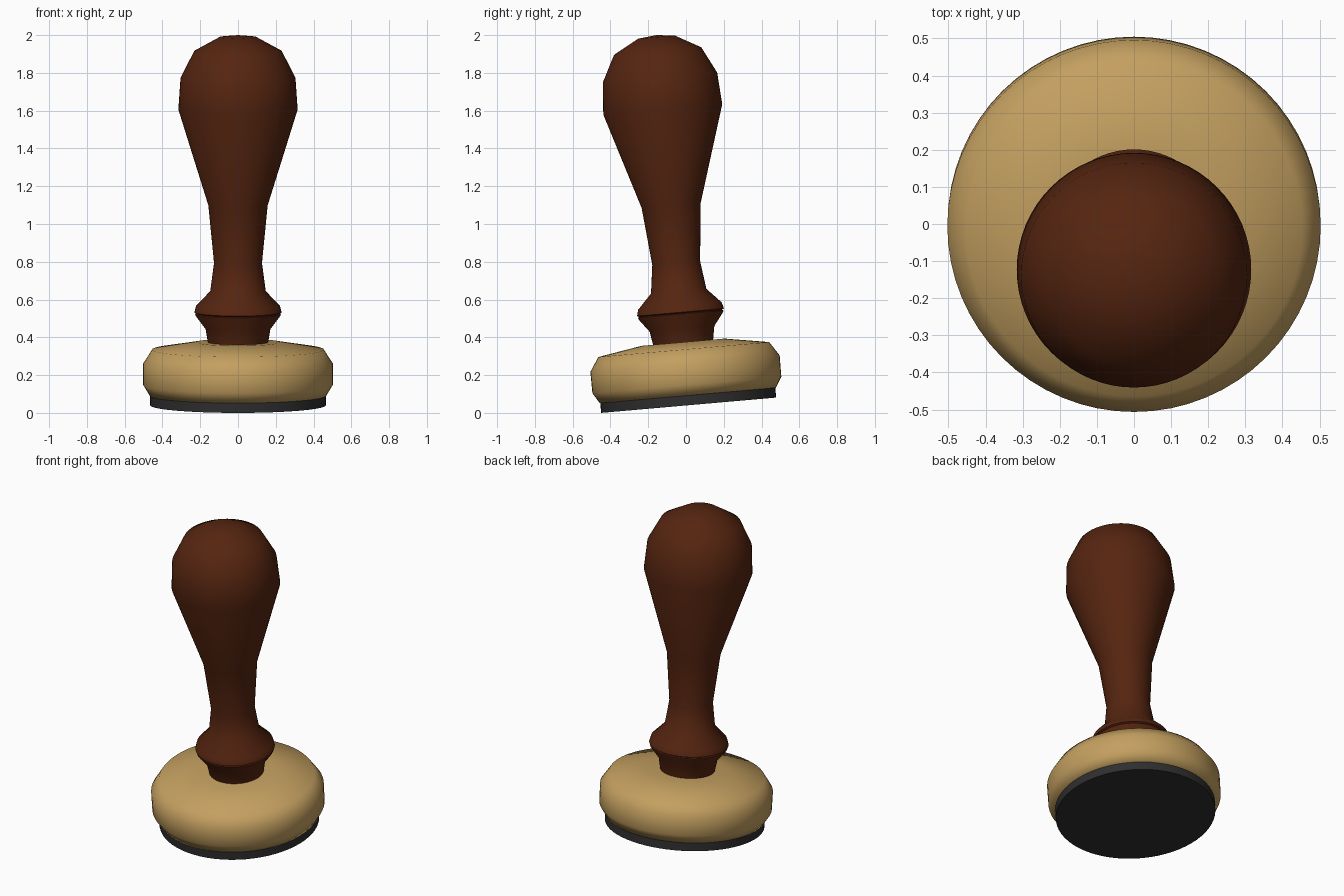
import bpy, math

if "Cube" in bpy.data.objects:
    bpy.data.objects.remove(bpy.data.objects["Cube"])

TILT = math.radians(5)
PAD_R = 0.465
ORIGIN = (0, 0.014, PAD_R * math.sin(TILT))
SEGMENTS = 64


def material(name, colour):
    m = bpy.data.materials.new(name)
    m.diffuse_color = (*colour, 1)
    m.use_nodes = True
    m.node_tree.nodes["Principled BSDF"].inputs["Base Color"].default_value = m.diffuse_color
    return m


def lathe(name, profile, mat, angle):
    """Spin a (radius, height) profile round the tilted axis; zero radius is a pole."""
    verts, faces, rings = [], [], []
    for r, h in profile:
        start = len(verts)
        n = 1 if r == 0 else SEGMENTS
        for i in range(n):
            a = 2 * math.pi * i / SEGMENTS
            verts.append((r * math.cos(a), r * math.sin(a), h))
        rings.append((start, n))
    for (a, na), (b, nb) in zip(rings, rings[1:]):
        for i in range(SEGMENTS):
            j = (i + 1) % SEGMENTS
            if na == 1:
                faces.append((a, b + j, b + i))
            elif nb == 1:
                faces.append((a + i, a + j, b))
            else:
                faces.append((a + i, a + j, b + j, b + i))
    mesh = bpy.data.meshes.new(name)
    mesh.from_pydata(verts, [], faces)
    mesh.materials.append(mat)
    ob = bpy.data.objects.new(name, mesh)
    bpy.context.collection.objects.link(ob)
    ob.location = ORIGIN
    ob.rotation_euler = (TILT, 0, 0)
    bpy.ops.object.select_all(action='DESELECT')
    ob.select_set(True)
    bpy.context.view_layer.objects.active = ob
    bpy.ops.object.shade_smooth_by_angle(angle=math.radians(angle))
    return ob


dark_wood = material("dark wood", (0.091, 0.018, 0.005))
light_wood = material("light wood", (0.55, 0.35, 0.117))
rubber = material("black rubber", (0.028, 0.028, 0.028))

# Rubber stamping pad
lathe("rubber_pad", [(0, 0), (PAD_R, 0), (PAD_R, 0.055), (0, 0.055)], rubber, 40)

# Rounded wooden base
lathe("wood_base", [(0, 0.052), (0.468, 0.052), (0.502, 0.108), (0.503, 0.221),
                    (0.454, 0.296), (0.22, 0.335), (0, 0.335)], light_wood, 60)

# Turned handle with collar, thin groove and bulbous grip
lathe("handle", [(0, 0.32), (0.157, 0.32), (0.172, 0.406), (0.225, 0.476),
                 (0.227, 0.484), (0.219, 0.488), (0.231, 0.494), (0.222, 0.527),
                 (0.147, 0.606), (0.127, 0.756), (0.157, 1.062), (0.316, 1.572),
                 (0.304, 1.741), (0.232, 1.882), (0.098, 1.956), (0, 1.967)],
      dark_wood, 60)
